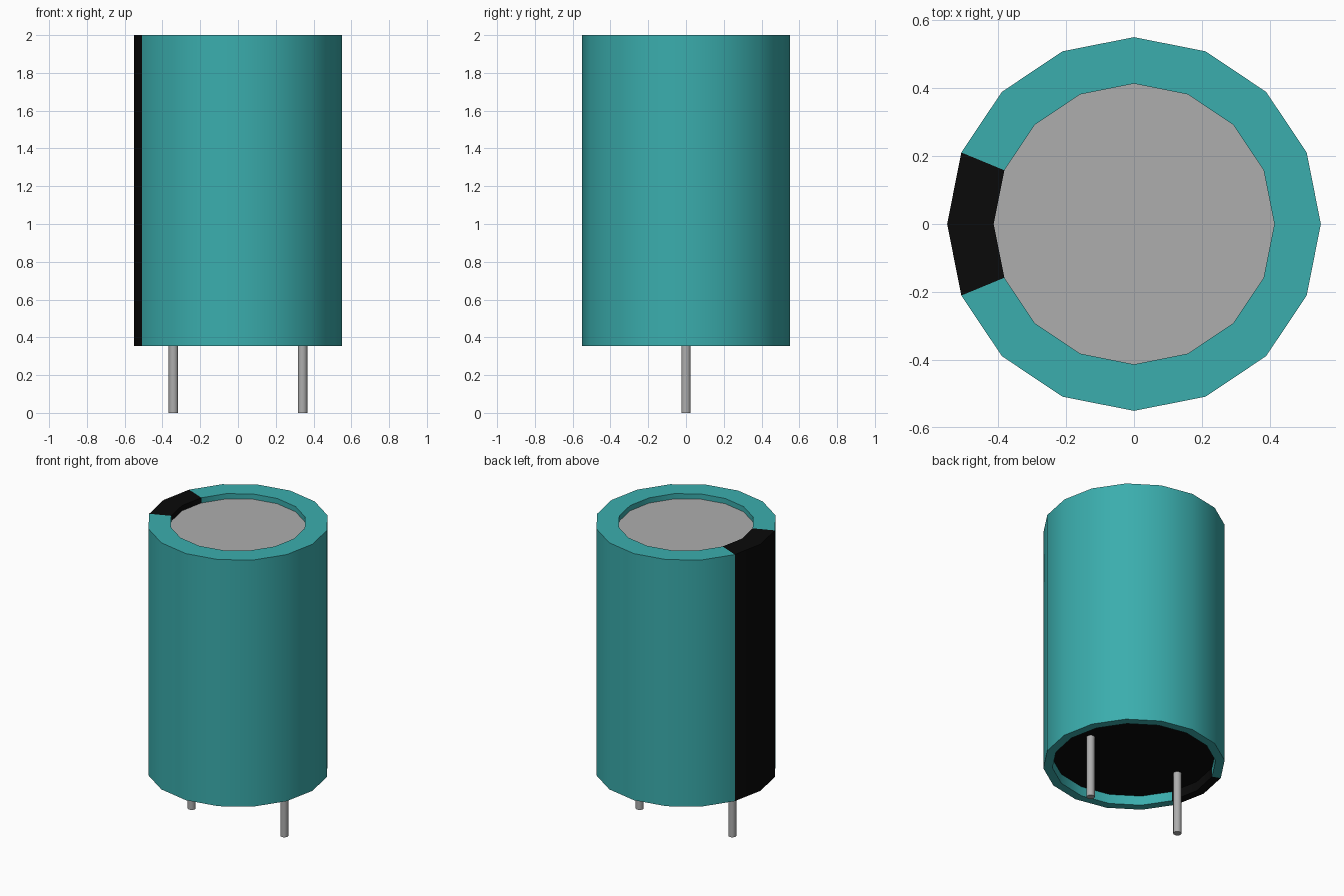
import bpy, bmesh, math

cube = bpy.data.objects.get("Cube")
if cube:
    bpy.data.objects.remove(cube, do_unlink=True)

SIDES = 16


def material(name, rgb, roughness=0.6):
    m = bpy.data.materials.new(name)
    m.use_nodes = True
    m.diffuse_color = (*rgb, 1)
    bsdf = m.node_tree.nodes["Principled BSDF"]
    bsdf.inputs["Base Color"].default_value = (*rgb, 1)
    bsdf.inputs["Roughness"].default_value = roughness
    return m


teal = material("teal sleeve", (0.043, 0.42, 0.42))
black = material("black", (0.003, 0.003, 0.003))
grey = material("grey metal", (0.42, 0.42, 0.42))


def lathe(name, profile, mats, sides=SIDES, x=0.0, stripe=False):
    """Revolve (radius, z) points, listed from the top outward and down."""
    bm = bmesh.new()
    rings = []
    for r, z in profile:
        if r == 0:
            rings.append([bm.verts.new((0, 0, z))] * sides)
        else:
            rings.append([bm.verts.new((r * math.cos(math.tau * i / sides),
                                        r * math.sin(math.tau * i / sides), z))
                          for i in range(sides)])
    for a, b in zip(rings, rings[1:]):
        for i in range(sides):
            j = (i + 1) % sides
            corners = list(dict.fromkeys((a[i], b[i], b[j], a[j])))
            face = bm.faces.new(corners)
            # The stripe takes the two sides that meet at -x
            if stripe and i in (sides // 2 - 1, sides // 2):
                face.material_index = 1
    mesh = bpy.data.meshes.new(name)
    bm.to_mesh(mesh)
    bm.free()
    for m in mats:
        mesh.materials.append(m)
    obj = bpy.data.objects.new(name, mesh)
    obj.location.x = x
    bpy.context.collection.objects.link(obj)
    bpy.ops.object.select_all(action="DESELECT")
    obj.select_set(True)
    bpy.context.view_layer.objects.active = obj
    bpy.ops.object.shade_smooth_by_angle(angle=math.radians(40))
    return obj


# Sleeve with rolled rims at both ends and a black polarity stripe
lathe("sleeve",
      [(0.413, 1.965), (0.413, 2.0), (0.55, 2.0),
       (0.55, 0.355), (0.495, 0.355), (0.495, 0.418)],
      [teal, black], stripe=True)

# Recessed metal lid and black base seal
lathe("lid", [(0, 1.965), (0.413, 1.965)], [grey])
lathe("base_seal", [(0.495, 0.418), (0, 0.418)], [black])

# Two wire leads
for name, side in (("left_lead", 1), ("right_lead", -1)):
    lathe(name, [(0, 0.43), (0.025, 0.43), (0.025, 0), (0, 0)], [grey],
          x=side * 0.342)
